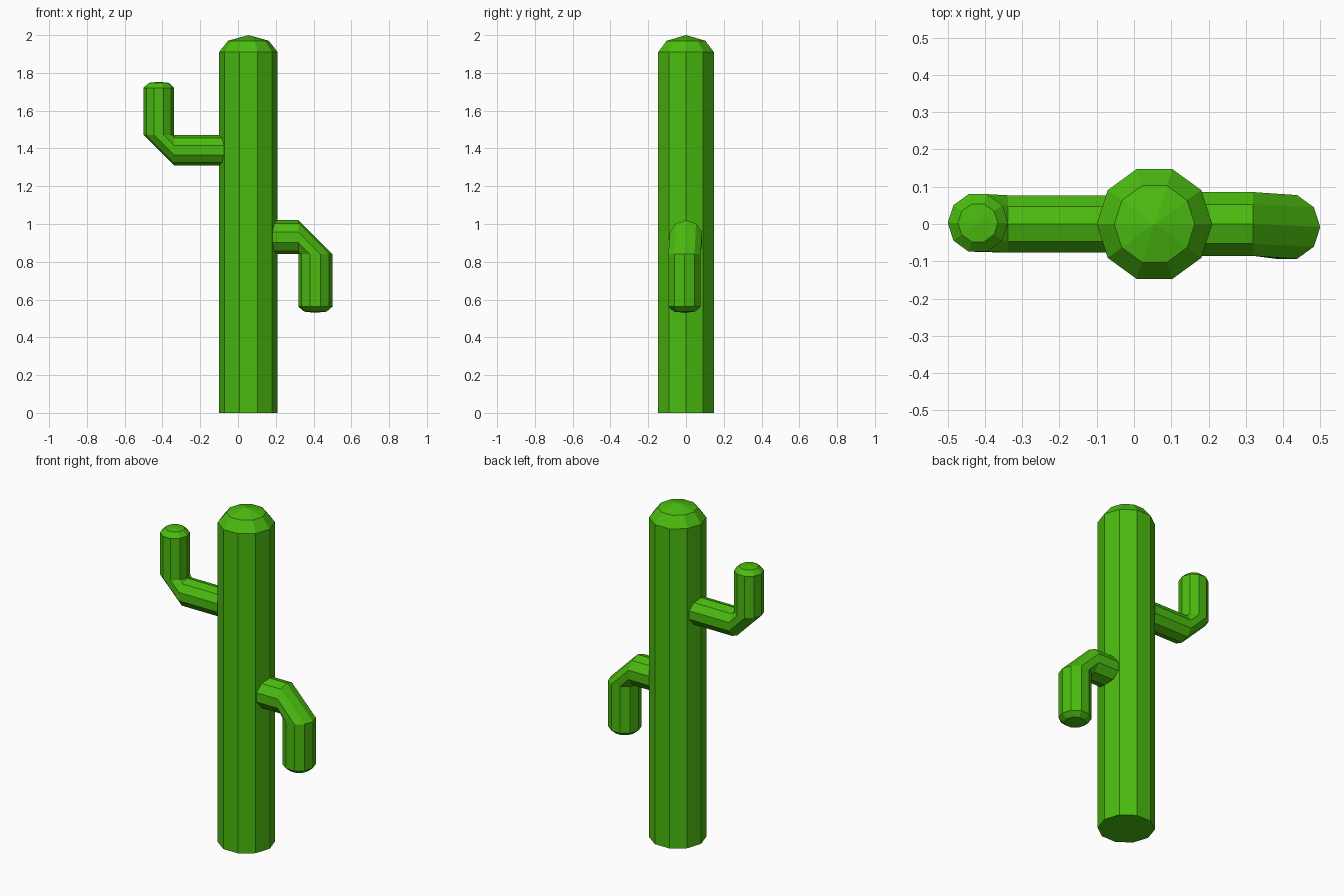
import bpy, bmesh, math
from mathutils import Vector

if "Cube" in bpy.data.objects:
    bpy.data.objects.remove(bpy.data.objects["Cube"])

SIDES = 10
green = bpy.data.materials.new("cactus_green")
green.diffuse_color = (0.07, 0.5, 0.005, 1)
green.use_nodes = True
green.node_tree.nodes["Principled BSDF"].inputs["Base Color"].default_value = green.diffuse_color


def tube(name, rings, tip):
    """Sweep rings (centre, in-plane normal, radius) lying along the xz plane, ending in a tip point."""
    bm = bmesh.new()
    loops = []
    for centre, normal, r in rings:
        c, n = Vector(centre), Vector(normal)
        loop = []
        for i in range(SIDES):
            a = 2 * math.pi * i / SIDES
            loop.append(bm.verts.new(c + n * r * math.cos(a) + Vector((0, r * math.sin(a), 0))))
        loops.append(loop)
    bm.faces.new(loops[0])
    for a, b in zip(loops, loops[1:]):
        for i in range(SIDES):
            j = (i + 1) % SIDES
            bm.faces.new((a[i], a[j], b[j], b[i]))
    top = bm.verts.new(tip)
    for i in range(SIDES):
        bm.faces.new((loops[-1][i], loops[-1][(i + 1) % SIDES], top))
    bmesh.ops.recalc_face_normals(bm, faces=bm.faces)
    mesh = bpy.data.meshes.new(name)
    bm.to_mesh(mesh)
    bm.free()
    mesh.materials.append(green)
    obj = bpy.data.objects.new(name, mesh)
    bpy.context.collection.objects.link(obj)
    return obj


def arm(name, side, up, root, bend, z, r, z_end, y_end):
    """Horizontal stub, chamfered elbow, then a vertical limb with a low domed end."""
    x = bend + side * r              # axis of the vertical limb
    z_bend = z + up * r              # elbow pivots on its inner corner
    across = (-side, 0, 0)
    rings = [
        ((root, 0, z), (0, 0, up), r),
        ((bend, 0, z), (0, 0, up), r),
        ((x, y_end, z_bend), across, r),
        ((x, y_end, z_end - up * 0.032), across, r),
        ((x, y_end, z_end - up * 0.006), across, r * 0.66),
    ]
    tube(name, rings, (x, y_end, z_end))


# trunk with domed top
X = (1, 0, 0)
tube("trunk", [((0.055, 0, 0), X, 0.155), ((0.055, 0, 1.91), X, 0.155),
               ((0.055, 0, 1.97), X, 0.108)], (0.055, 0, 2.0))

# raised arm on the left, drooping arm on the right
arm("left_arm", -1, 1, -0.04, -0.338, 1.39, 0.081, 1.753, 0.003)
arm("right_arm", 1, -1, 0.15, 0.32, 0.93, 0.09, 0.53, -0.008)
